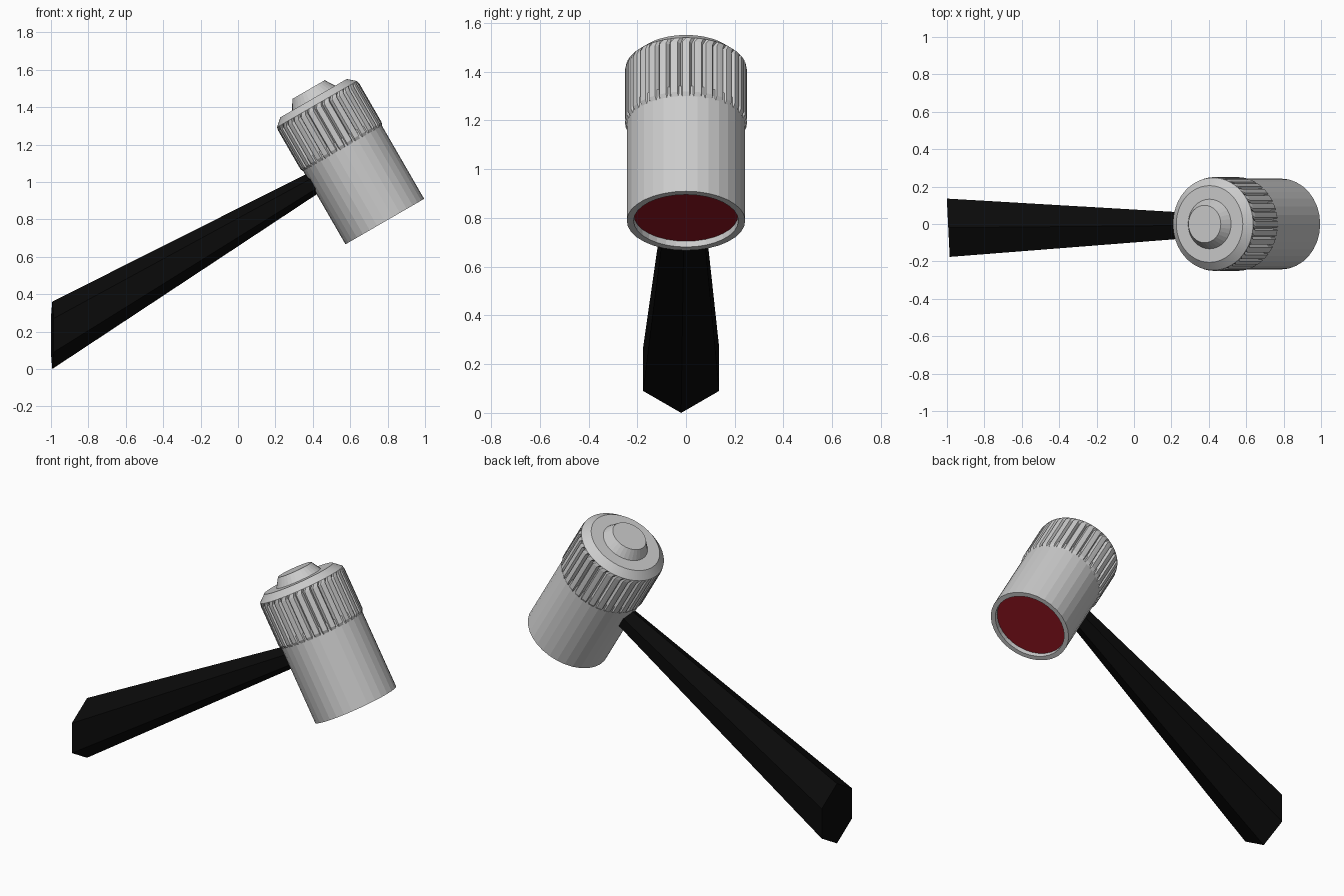
import bpy
import bmesh
from math import sin, cos, pi, radians
from mathutils import Matrix, Vector

cube = bpy.data.objects.get("Cube")
if cube:
    bpy.data.objects.remove(cube, do_unlink=True)


def material(name, colour, roughness=0.5):
    m = bpy.data.materials.new(name)
    m.use_nodes = True
    m.diffuse_color = (*colour, 1)
    bsdf = m.node_tree.nodes["Principled BSDF"]
    bsdf.inputs["Base Color"].default_value = (*colour, 1)
    bsdf.inputs["Roughness"].default_value = roughness
    return m


silver = material("silver grey", (0.6, 0.6, 0.6))
red = material("dark red", (0.29, 0.008, 0.016))
black = material("black", (0.003, 0.003, 0.003))

# The head leans away from the handle; its local z runs along its axis
HEAD = Matrix.Translation((0.785, 0, 0.788)) @ Matrix.Rotation(radians(-30), 4, 'Y')
SIDES = 32


def skin(name, rings, mat, matrix=Matrix()):
    """Join rings of points with quads and close both ends."""
    bm = bmesh.new()
    loops = [[bm.verts.new(p) for p in ring] for ring in rings]
    n = len(loops[0])
    for a, b in zip(loops, loops[1:]):
        for i in range(n):
            j = (i + 1) % n
            bm.faces.new((a[i], a[j], b[j], b[i]))
    bm.faces.new(loops[0][::-1])
    bm.faces.new(loops[-1])
    bmesh.ops.recalc_face_normals(bm, faces=bm.faces)
    bm.transform(matrix)
    mesh = bpy.data.meshes.new(name)
    bm.to_mesh(mesh)
    bm.free()
    mesh.materials.append(mat)
    ob = bpy.data.objects.new(name, mesh)
    bpy.context.collection.objects.link(ob)
    return ob


def circle(r, z, n=SIDES):
    return [Vector((r * cos(2 * pi * i / n), r * sin(2 * pi * i / n), z)) for i in range(n)]


def knurled(land, groove, z):
    """A ring of flat lands with a narrow V groove between each pair."""
    ring = []
    for i in range(SIDES):
        for part, r in ((-0.3, land), (0, land), (0.3, land), (0.5, groove)):
            a = 2 * pi * (i + part) / SIDES
            ring.append(Vector((r * cos(a), r * sin(a), z)))
    return ring


# Body tube with a recessed mouth
skin("head_body", [circle(0.215, 0.03), circle(0.215, 0), circle(0.243, 0),
                   circle(0.243, 0.5)], silver, HEAD)
# Red striking face inside the mouth
skin("striking_face", [circle(0.214, 0.027), circle(0.214, 0.033)], red, HEAD)
# Knurled collar with a bevelled top
n = SIDES * 4
skin("knurled_collar", [knurled(0.242, 0.232, 0.45), knurled(0.251, 0.234, 0.468),
                        knurled(0.251, 0.234, 0.705), circle(0.247, 0.725, n),
                        circle(0.205, 0.762, n)], silver, HEAD)
# Tapered button on the top
skin("top_button", [circle(0.133, 0.75), circle(0.133, 0.762), circle(0.1, 0.815)],
     silver, HEAD)


# Six-sided handle, tapering into the head, with an upright end
def hexagon(x, y, z, r, skew):
    ring = []
    for i in range(6):
        dy, dz = r * sin(i * pi / 3), r * cos(i * pi / 3)
        ring.append(Vector((x - skew * dy, y + dy, z + dz)))
    return ring


skin("handle", [hexagon(-0.993, -0.02, 0.18, 0.18, 0.05),
                hexagon(0.55, -0.005, 1.077, 0.058, 0.05)], black)
